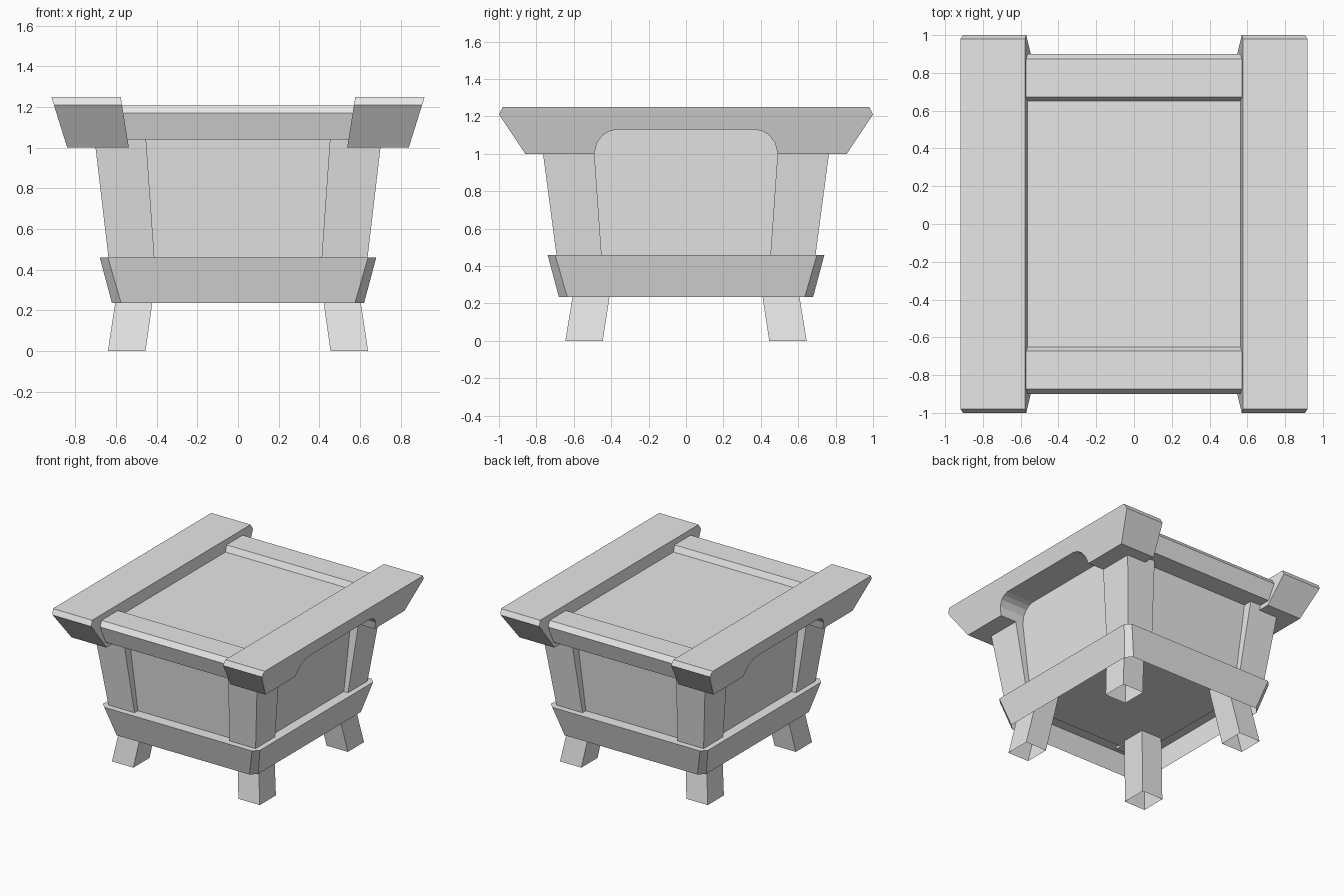
import bpy
import bmesh

cube = bpy.data.objects.get("Cube")
if cube:
    bpy.data.objects.remove(cube, do_unlink=True)

# One plain grey for every part
grey = bpy.data.materials.new("plain_grey")
grey.use_nodes = True
grey.diffuse_color = (0.8, 0.8, 0.8, 1)
grey.node_tree.nodes["Principled BSDF"].inputs["Base Color"].default_value = grey.diffuse_color


def loft(name, first, last, cap_first=True, cap_last=True, mirror=(False, False)):
    """Join two matching outlines with side faces, optionally capped and mirrored."""
    bm = bmesh.new()
    a = [bm.verts.new(p) for p in first]
    b = [bm.verts.new(p) for p in last]
    n = len(a)
    for i in range(n):
        j = (i + 1) % n
        bm.faces.new((a[i], a[j], b[j], b[i]))
    if cap_first:
        bm.faces.new(a[::-1])
    if cap_last:
        bm.faces.new(b)
    bmesh.ops.recalc_face_normals(bm, faces=bm.faces)
    mesh = bpy.data.meshes.new(name)
    bm.to_mesh(mesh)
    bm.free()
    mesh.materials.append(grey)
    obj = bpy.data.objects.new(name, mesh)
    bpy.context.collection.objects.link(obj)
    if any(mirror):
        mod = obj.modifiers.new("Mirror", 'MIRROR')
        mod.use_axis = (mirror[0], mirror[1], False)
        mod.use_mirror_merge = False
    return obj


def rect(x0, x1, y0, y1, z):
    return [(x0, y0, z), (x1, y0, z), (x1, y1, z), (x0, y1, z)]


def cut_rect(x, y, c, z):
    """Rectangle centred on the origin with its corners cut off."""
    return [(x - c, -y, z), (x, c - y, z), (x, y - c, z), (x - c, y, z),
            (c - x, y, z), (-x, y - c, z), (-x, c - y, z), (c - x, -y, z)]


# Tapered box: recessed wall panels and the sunken top panel
loft("body", rect(-0.60, 0.60, -0.65, 0.65, 0.45),
     rect(-0.645, 0.645, -0.71, 0.71, 1.165))

# Flared skirt with cut corners, open underneath
loft("skirt", cut_rect(0.62, 0.68, 0.045, 0.235),
     cut_rect(0.68, 0.74, 0.04, 0.46), cap_first=False)

# Four splayed feet, open at the ends
loft("feet", rect(0.455, 0.64, 0.445, 0.645, 0),
     rect(0.39, 0.57, 0.375, 0.57, 0.46), False, False, (True, True))

# Four corner posts leaning outward
loft("corner_posts", rect(0.41, 0.635, 0.45, 0.69, 0.44),
     rect(0.455, 0.71, 0.495, 0.775, 1.08), mirror=(True, True))

# Side beams with undercut ends and an arch cut in the underside
half = [(0.37, 1.13), (0.41, 1.12), (0.445, 1.10), (0.475, 1.06), (0.49, 1.0),
        (0.86, 1.0), (1.0, 1.21), (0.98, 1.25)]
profile = half + [(-y, z) for y, z in reversed(half)]


def lean(z, low, high):
    return low + (high - low) * (z - 1) / 0.25


loft("side_beams", [(lean(z, 0.537, 0.577), y, z) for y, z in profile],
     [(lean(z, 0.84, 0.918), y, z) for y, z in profile], mirror=(True, False))

# Front and back rails with bevelled top edges
rail = [(0.65, 1.04), (0.86, 1.04), (0.90, 1.17), (0.873, 1.21), (0.673, 1.21), (0.65, 1.165)]
loft("end_rails", [(-0.6, y, z) for y, z in rail],
     [(0.6, y, z) for y, z in rail], mirror=(False, True))
